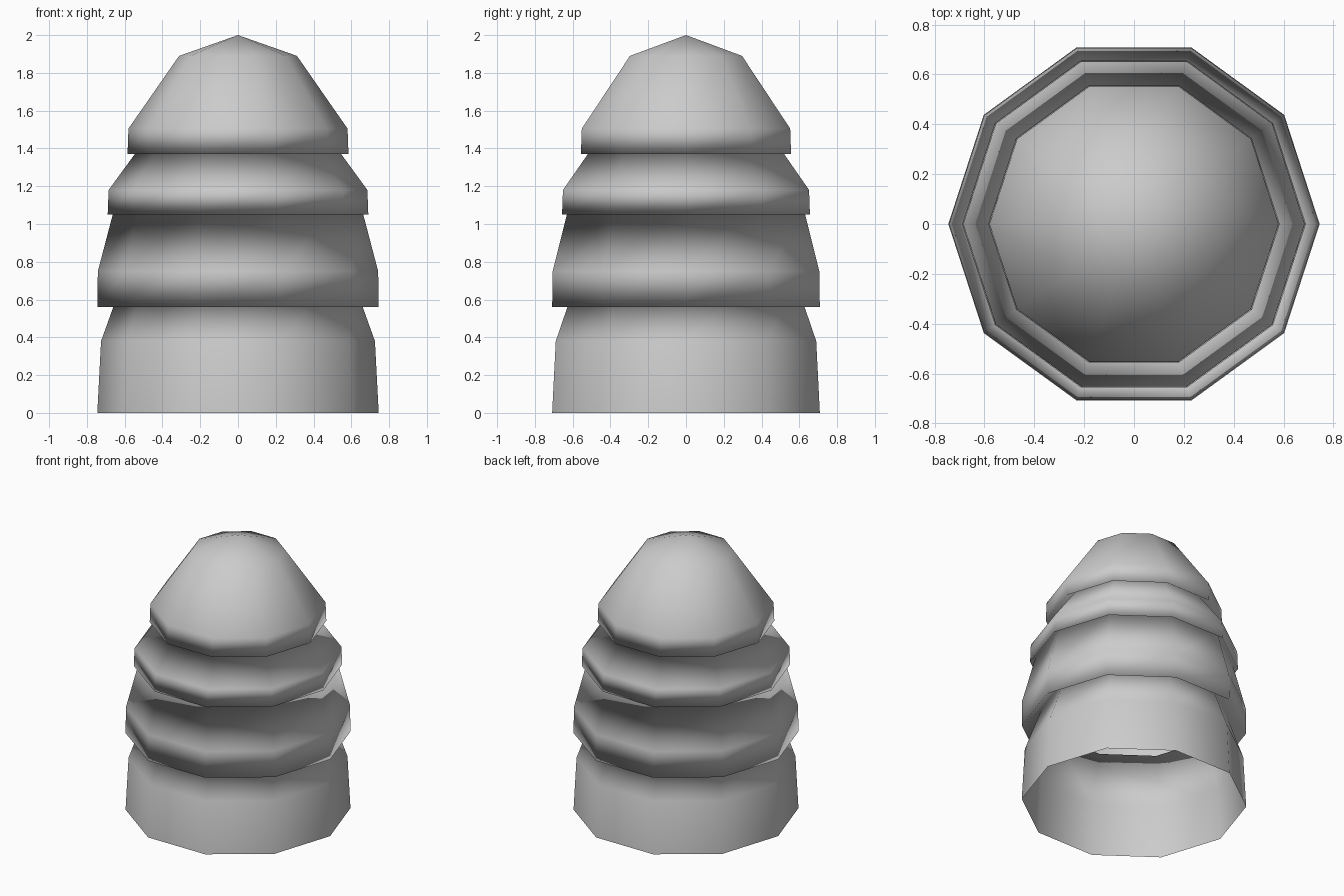
import bpy, bmesh, math

if "Cube" in bpy.data.objects:
    bpy.data.objects.remove(bpy.data.objects["Cube"])

SIDES = 10

# Folded profile (radius, height): each tier tucks up under the next lip
profile = [
    (0.745, 0.0), (0.725, 0.38), (0.61, 0.70),        # base
    (0.745, 0.56), (0.742, 0.75), (0.65, 1.10),       # wide tier
    (0.69, 1.05), (0.685, 1.18), (0.51, 1.42),        # middle tier
    (0.585, 1.37), (0.58, 1.505), (0.312, 1.89),      # top tier
]


def lathe(name, points, apex_z):
    bm = bmesh.new()
    rings = []
    for r, z in points:
        rings.append([bm.verts.new((r * math.cos(math.tau * i / SIDES),
                                    r * math.sin(math.tau * i / SIDES), z))
                      for i in range(SIDES)])
    for low, high in zip(rings, rings[1:]):
        for i in range(SIDES):
            j = (i + 1) % SIDES
            bm.faces.new((low[i], low[j], high[j], high[i]))
    # pointed cap, open underside
    tip = bm.verts.new((0, 0, apex_z))
    for i in range(SIDES):
        bm.faces.new((rings[-1][i], rings[-1][(i + 1) % SIDES], tip))
    for f in bm.faces:
        f.smooth = True
    mesh = bpy.data.meshes.new(name)
    bm.to_mesh(mesh)
    bm.free()
    obj = bpy.data.objects.new(name, mesh)
    bpy.context.collection.objects.link(obj)
    return obj


# Tiered shell
lathe("tiered_shell", profile, 2.0)
